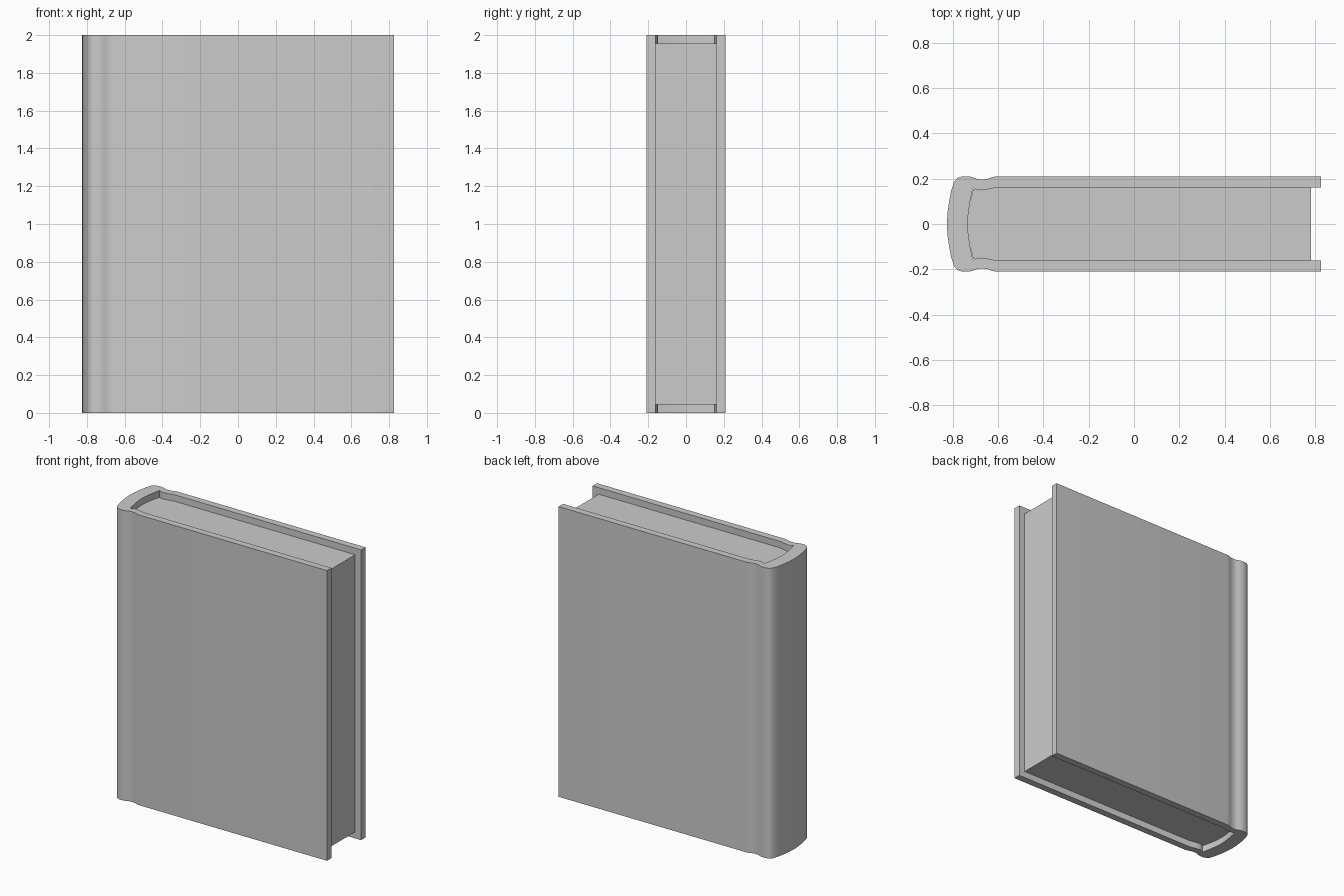
import bpy, bmesh

if "Cube" in bpy.data.objects:
    bpy.data.objects.remove(bpy.data.objects["Cube"])

def mirrored(half):
    """Close a half outline (y >= 0) by mirroring it across y = 0."""
    return half + [(x, -y) for x, y in reversed(half) if y > 0]

def extrude_outline(name, outline, z0, z1):
    bm = bmesh.new()
    face = bm.faces.new([bm.verts.new((x, y, z0)) for x, y in outline])
    top = bmesh.ops.extrude_face_region(bm, geom=[face])["geom"]
    verts = [g for g in top if isinstance(g, bmesh.types.BMVert)]
    bmesh.ops.translate(bm, verts=verts, vec=(0, 0, z1 - z0))
    bmesh.ops.recalc_face_normals(bm, faces=bm.faces)
    mesh = bpy.data.meshes.new(name)
    bm.to_mesh(mesh)
    bm.free()
    obj = bpy.data.objects.new(name, mesh)
    bpy.context.collection.objects.link(obj)
    bpy.context.view_layer.objects.active = obj
    obj.select_set(True)
    bpy.ops.object.shade_smooth_by_angle(angle=0.5)
    obj.select_set(False)
    return obj

# Cover: rounded spine, hinge groove and flat board, then back along the inside
outer = [(-0.825, 0), (-0.822, 0.05), (-0.815, 0.1), (-0.805, 0.15), (-0.793, 0.187),
         (-0.778, 0.203), (-0.757, 0.21), (-0.728, 0.21), (-0.708, 0.205),
         (-0.69, 0.198), (-0.67, 0.196), (-0.645, 0.199), (-0.625, 0.207),
         (-0.605, 0.21), (0.825, 0.21)]
inner = [(0.825, 0.162), (-0.605, 0.162), (-0.635, 0.154), (-0.67, 0.149),
         (-0.69, 0.151), (-0.71, 0.16), (-0.722, 0.1), (-0.73, 0.05), (-0.733, 0)]
half = outer + inner
extrude_outline("cover", half + [(x, -y) for x, y in reversed(half[1:-1])], 0, 2)

# Page block: recessed top and bottom, set back at the fore edge
pages = [(-0.733, 0), (-0.73, 0.05), (-0.722, 0.1), (-0.709, 0.154), (-0.69, 0.15),
         (-0.67, 0.149), (-0.635, 0.154), (-0.605, 0.162), (0.78, 0.162)]
extrude_outline("pages", mirrored(pages), 0.045, 1.955)
